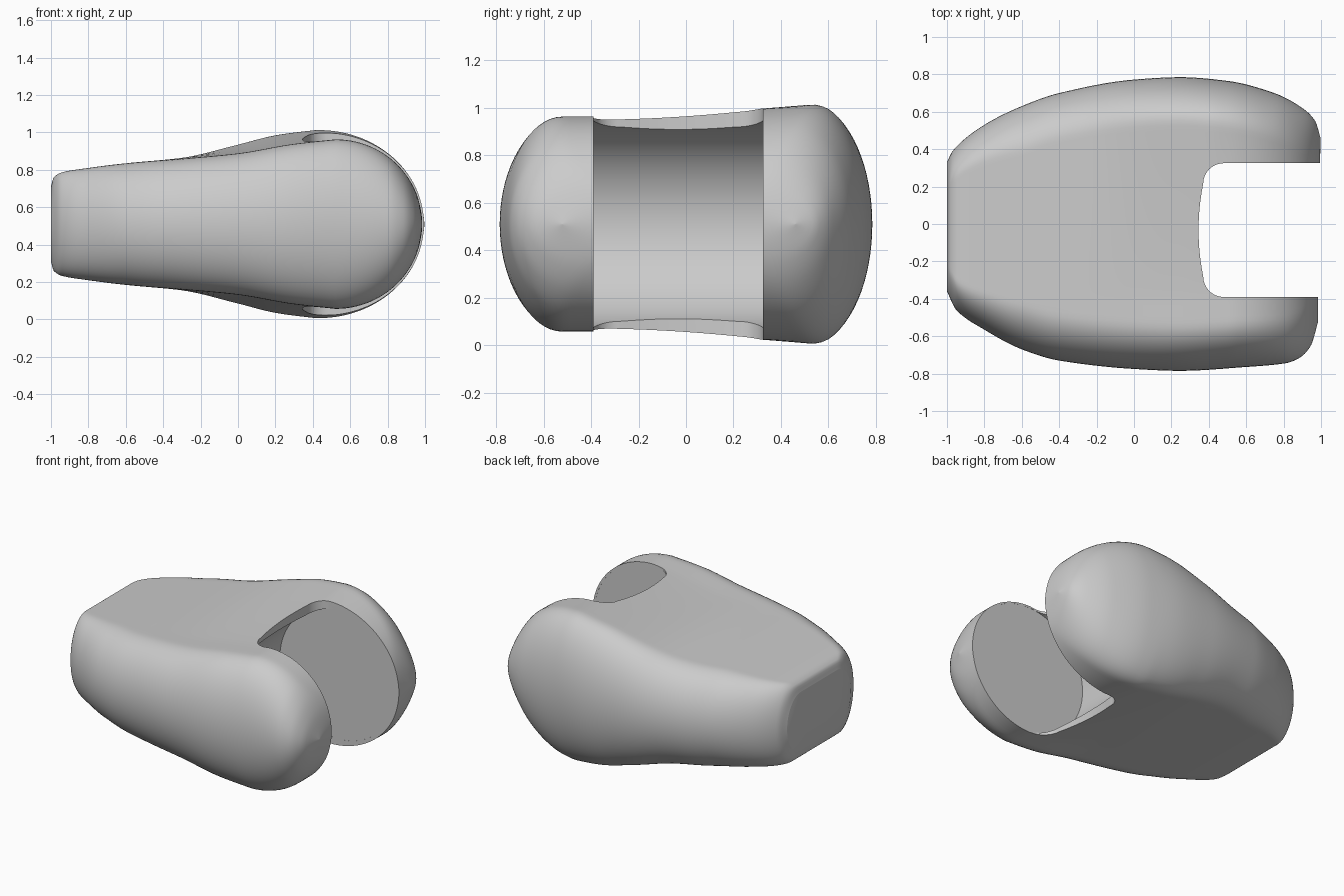
import bpy, bmesh, math
from mathutils import Vector

if "Cube" in bpy.data.objects:
    bpy.data.objects.remove(bpy.data.objects["Cube"])

MID = 0.51          # the body mirrors above and below this height


def curve(pts):
    """Smooth interpolation through (x, value) points."""
    n = len(pts)
    d = [(pts[i+1][1] - pts[i][1]) / (pts[i+1][0] - pts[i][0]) for i in range(n - 1)]
    m = [d[0]] + [0 if a * b <= 0 else 2 * a * b / (a + b) for a, b in zip(d, d[1:])] + [d[-1]]

    def f(x):
        x = min(max(x, pts[0][0]), pts[-1][0])
        i = 0
        while i < n - 2 and x > pts[i+1][0]:
            i += 1
        h = pts[i+1][0] - pts[i][0]
        t = (x - pts[i][0]) / h
        return ((1 + 2*t) * (1-t)**2 * pts[i][1] + t * (1-t)**2 * h * m[i]
                + t*t * (3 - 2*t) * pts[i+1][1] + t*t * (t-1) * h * m[i+1])
    return f


# Plan outline (front and back sides) and side profiles (half heights)
front_y = curve([(-1, .36), (-.95, .46), (-.8, .565), (-.6, .67), (-.4, .73), (0, .775), (.25, .785),
                 (.6, .765), (.82, .745), (.9, .715), (.96, .65), (1, .52)])
back_y = curve([(-1, .33), (-.97, .39), (-.8, .53), (-.6, .63), (-.4, .70), (0, .772), (.25, .785),
                (.5, .765), (.75, .70), (.9, .62), (.97, .55), (1, .46)])
START = [(-1, .20), (-.985, .25), (-.94, .277), (-.8, .30), (-.6, .325)]
front_rise = curve(START + [(-.3, .35), (0, .378), (.3, .428), (.53, .453)])
back_rise = curve(START + [(-.3, .355), (0, .43), (.2, .48), (.42, .51)])


def half_height(x, rise, peak):
    if x <= peak:
        return rise(x)
    return rise(peak) * math.sqrt(max(0, 1 - ((x - peak) / (1 - peak))**2))


def make_object(name, bm):
    bmesh.ops.recalc_face_normals(bm, faces=bm.faces)
    me = bpy.data.meshes.new(name)
    bm.to_mesh(me)
    bm.free()
    ob = bpy.data.objects.new(name, me)
    bpy.context.collection.objects.link(ob)
    return ob


def prism(name, pts, offset):
    bm = bmesh.new()
    face = bm.faces.new([bm.verts.new(p) for p in pts])
    ext = bmesh.ops.extrude_face_region(bm, geom=[face])
    bmesh.ops.translate(bm, vec=offset, verts=[v for v in ext['geom'] if isinstance(v, bmesh.types.BMVert)])
    return make_object(name, bm)


# Forked body, lofted from rounded cross-sections along x
NX, NY = 90, 64
bm = bmesh.new()
rings = []
for i in range(NX + 1):
    x = -math.cos(math.pi * i / NX)
    lo, hi = -front_y(x), back_y(x)
    top, bottom = [], []
    for j in range(NY + 1):
        y = (lo + hi) / 2 + (hi - lo) / 2 * math.sin(math.pi * (j / NY - .5))
        t = min(max(y + .4, 0), 1) ** 1.3
        h = (1 - t) * half_height(x, front_rise, .53) + t * half_height(x, back_rise, .42)
        edge = .25 if x > -.6 else .25 - .1 * (-.6 - x) / .4
        u = min(max(1 - min(y - lo, hi - y) / edge, 0), 1)
        h *= math.sqrt(max(0, 1 - u * u))
        px = x * (1 - .015 * (1 - t)) if x > 0 else x
        top.append(bm.verts.new((px, y, MID + h)))
        if 0 < j < NY:
            bottom.append(bm.verts.new((px, y, MID - h)))
    rings.append(top + bottom[::-1])
for a, b in zip(rings, rings[1:]):
    for k in range(len(a)):
        l = (k + 1) % len(a)
        bm.faces.new((a[k], a[l], b[l], b[k]))
bm.faces.new(rings[0])
bmesh.ops.remove_doubles(bm, verts=bm.verts, dist=1e-5)
body = make_object("forked_body", bm)

# Slot cutter: open towards +x, with rounded inner corners
R, Y0, Y1 = .11, -.39, .325
slot = [(1.3, Y1), (1.3, Y0)]
for k in range(13):
    a = math.radians(270 - 90 * k / 12)
    slot.append((.48 + R * math.cos(a), Y0 + R + R * math.sin(a)))
for k in range(1, 12):
    s = -1 + k / 6
    slot.append((.345 + .025 * s * s, Y0 + R + (Y1 - Y0 - 2 * R) * k / 12))
for k in range(13):
    a = math.radians(180 - 90 * k / 12)
    slot.append((.48 + R * math.cos(a), Y1 - R + R * math.sin(a)))
slot_cutter = prism("slot_cutter", [(x, y, -.3) for x, y in slot], Vector((0, 0, 1.7)))

# Round socket cutter, hollowing the wall behind the slot
ring = [math.tau * k / 96 for k in range(96)]
socket_cutter = prism("socket_cutter",
                      [(.53 + .44 * math.cos(a), Y0 - .001, MID + .44 * math.sin(a)) for a in ring],
                      Vector((0, Y1 - Y0 + .002, 0)))

bpy.context.view_layer.objects.active = body
body.select_set(True)
for cutter in (slot_cutter, socket_cutter):
    cutter.hide_render = True
    mod = body.modifiers.new(cutter.name, 'BOOLEAN')
    mod.operation, mod.solver, mod.object = 'DIFFERENCE', 'EXACT', cutter
    bpy.ops.object.modifier_apply(modifier=mod.name)
    bpy.data.objects.remove(cutter)

bpy.ops.object.shade_smooth_by_angle(angle=math.radians(35))
